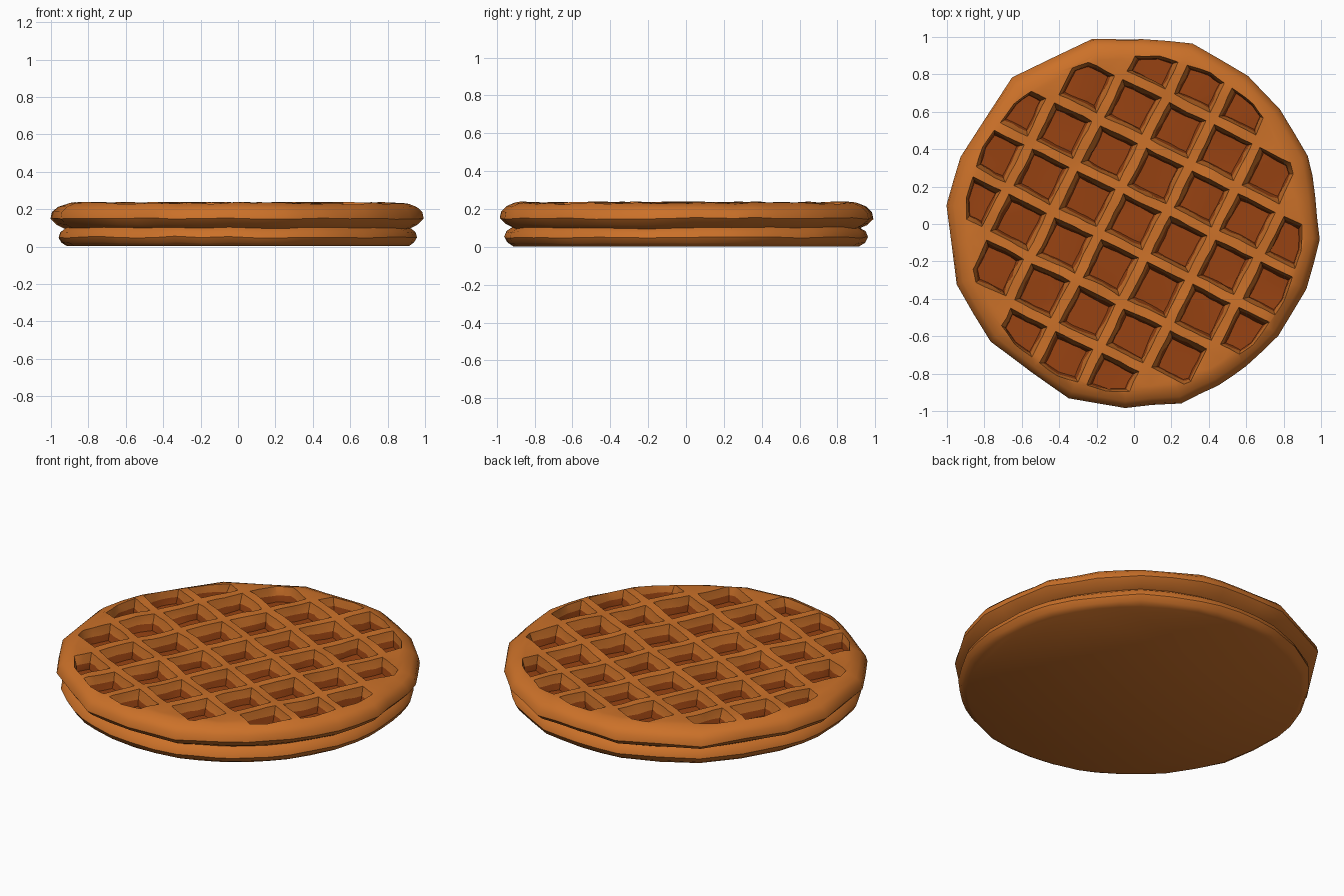
import bpy, bmesh, math, random
from mathutils import Vector, noise

if "Cube" in bpy.data.objects:
    bpy.data.objects.remove(bpy.data.objects["Cube"])

random.seed(4)


def mat(name, col):
    m = bpy.data.materials.new(name)
    m.diffuse_color = (*col, 1)
    m.use_nodes = True
    m.node_tree.nodes["Principled BSDF"].inputs["Base Color"].default_value = m.diffuse_color
    return m


crust = mat("golden crust", (0.60, 0.165, 0.022))
pocket = mat("toasted pocket", (0.31, 0.055, 0.006))


def to_object(name, bm):
    bmesh.ops.recalc_face_normals(bm, faces=bm.faces)
    me = bpy.data.meshes.new(name)
    bm.to_mesh(me)
    bm.free()
    me.materials.append(crust)
    me.materials.append(pocket)
    ob = bpy.data.objects.new(name, me)
    bpy.context.collection.objects.link(ob)
    return ob


def loft(bm, rings, mats=None):
    """Skin a list of equal-length rings and cap both ends."""
    vs = [[bm.verts.new(p) for p in r] for r in rings]
    n = len(vs[0])
    for k in range(len(vs) - 1):
        for i in range(n):
            j = (i + 1) % n
            f = bm.faces.new((vs[k][i], vs[k][j], vs[k + 1][j], vs[k + 1][i]))
            f.material_index = mats[k] if mats else 0
    f = bm.faces.new(vs[0][::-1])
    f.material_index = mats[0] if mats else 0
    bm.faces.new(vs[-1])


# Waffle body: irregular outline swept up a two-layer edge profile
outline = [(-.22, .99), (.05, .99), (.31, .965), (.61, .79), (.78, .61), (.93, .36),
           (.97, .15), (.995, -.08), (.92, -.35), (.77, -.6), (.6, -.76), (.45, -.86),
           (.25, -.955), (-.05, -.98), (-.35, -.93), (-.55, -.79), (-.77, -.63),
           (-.95, -.32), (-1, .1), (-.93, .36), (-.65, .785)]
pts = []
for i, a in enumerate(outline):
    b = outline[(i + 1) % len(outline)]
    pts += [Vector(a), (Vector(a) + Vector(b)) / 2]
# height, scale, blend towards a true circle (lower layer is rounder)
profile = [(0.003, .935, .7), (.022, .965, .7), (.05, .982, .7), (.08, .97, .6),
           (.1, .94, .5), (.12, .975, .2), (.15, 1, 0), (.185, .992, 0),
           (.212, .965, .1), (.23, .925, .3), (.234, .90, .5)]
bm = bmesh.new()
rings = []
for z, s, blend in profile:
    ring = []
    for p in pts:
        r = p.length * (1 - blend) + .975 * blend
        q = p.normalized() * r * s
        ring.append((q.x, q.y, z))
    rings.append(ring)
loft(bm, rings)
body = to_object("waffle", bm)


# Pocket cutters: tilted square grid, clipped by the round rim
def clip(poly, normal, dist):
    out = []
    for i, a in enumerate(poly):
        b = poly[(i + 1) % len(poly)]
        da, db = a.dot(normal) - dist, b.dot(normal) - dist
        if da <= 0:
            out.append(a)
        if da * db < 0:
            out.append(a.lerp(b, da / (da - db)))
    return out


def area(poly):
    return abs(sum(a.x * b.y - a.y * b.x for a, b in zip(poly, poly[1:] + poly[:1]))) / 2


U, V = Vector((.245, -.121)), Vector((.121, .245))
HALF = .40
RIM = .895
bm = bmesh.new()
for i in range(-5, 6):
    for j in range(-5, 6):
        c = U * i + V * j + Vector((-.005, .012))
        poly = [c + U * a * HALF + V * b * HALF for a, b in ((-1, -1), (1, -1), (1, 1), (-1, 1))]
        for k in range(20):
            t = math.tau * k / 20
            poly = clip(poly, Vector((math.cos(t), math.sin(t))), RIM)
            if len(poly) < 3:
                break
        if len(poly) < 3 or area(poly) < .008:
            continue
        mid = sum(poly, Vector((0, 0))) / len(poly)
        # split the sides so the edges can be ragged
        fine = []
        for a, b in zip(poly, poly[1:] + poly[:1]):
            n = max(1, round((b - a).length / .055))
            fine += [a.lerp(b, k / n) for k in range(n)]
        levels = [(.150, .78, .02), (.186, .87, .06), (.232, 1.02, .02), (.30, 1.08, 0)]
        rings = []
        for z, s, jit in levels:
            ring = []
            for p in fine:
                q = mid + (p - mid) * (s + random.uniform(-jit, jit))
                ring.append((q.x, q.y, z))
            rings.append(ring)
        loft(bm, rings, [1, 0, 0])
        bm.faces.ensure_lookup_table()
cutter = to_object("pocket_cutters", bm)

mod = body.modifiers.new("pockets", 'BOOLEAN')
mod.operation = 'DIFFERENCE'
mod.solver = 'EXACT'
mod.object = cutter
bpy.context.view_layer.update()
dg = bpy.context.evaluated_depsgraph_get()
me = bpy.data.meshes.new_from_object(body.evaluated_get(dg))
body.modifiers.clear()
body.data = me
bpy.data.objects.remove(cutter)

# Baked unevenness on everything above the flat base
bm = bmesh.new()
bm.from_mesh(me)
bmesh.ops.triangulate(bm, faces=[f for f in bm.faces if len(f.verts) > 4])
for v in bm.verts:
    if v.co.z > .01:
        w = noise.noise_vector(v.co * 6)
        v.co += Vector((w.x * .008, w.y * .008, w.z * .009))
        v.co.z = min(v.co.z, .24)
bm.to_mesh(me)
bm.free()

bpy.context.view_layer.objects.active = body
body.select_set(True)
bpy.ops.object.shade_smooth_by_angle(angle=math.radians(40))
